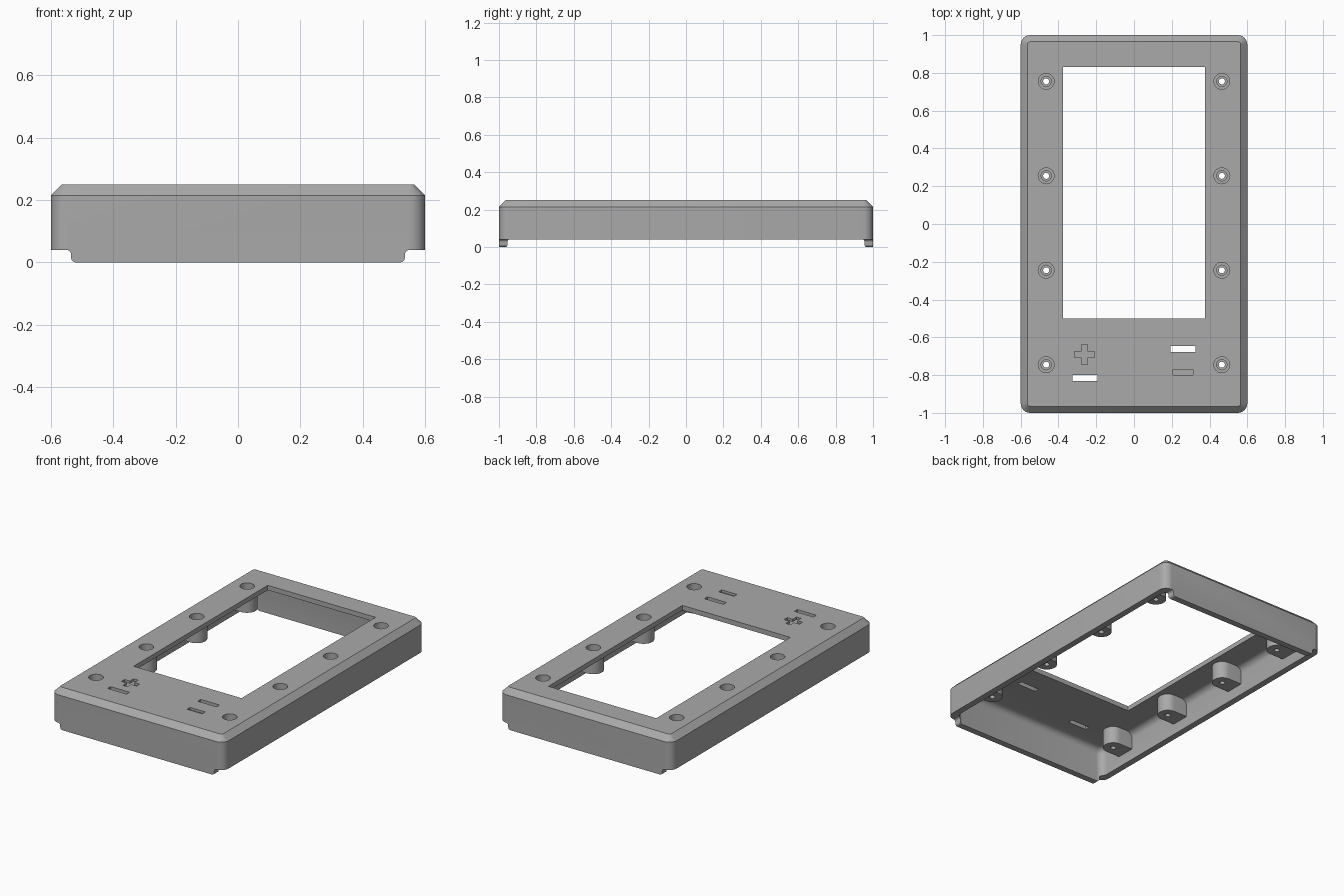
import bpy, bmesh
from math import sin, cos, pi

if "Cube" in bpy.data.objects:
    bpy.data.objects.remove(bpy.data.objects["Cube"], do_unlink=True)

grey = bpy.data.materials.new("plastic_grey")
grey.use_nodes = True
colour = (0.4, 0.4, 0.4, 1)
grey.diffuse_color = colour
grey.node_tree.nodes["Principled BSDF"].inputs["Base Color"].default_value = colour


def arc(cx, cy, r, start, end, steps):
    return [(cx + r * cos(start + (end - start) * i / steps),
             cy + r * sin(start + (end - start) * i / steps)) for i in range(steps + 1)]


def rounded(hx, hy, r):
    """Rounded rectangle outline centred on the origin."""
    pts = []
    for k, (sx, sy) in enumerate([(1, 1), (-1, 1), (-1, -1), (1, -1)]):
        pts += arc(sx * (hx - r), sy * (hy - r), r, k * pi / 2, (k + 1) * pi / 2, 6)
    return pts


def loft(name, loops):
    """Closed solid through loops of 3D points."""
    bm = bmesh.new()
    rings = [[bm.verts.new(p) for p in loop] for loop in loops]
    for a, b in zip(rings, rings[1:]):
        for i in range(len(a)):
            j = (i + 1) % len(a)
            bm.faces.new((a[i], a[j], b[j], b[i]))
    bm.faces.new(rings[0][::-1])
    bm.faces.new(rings[-1])
    bmesh.ops.recalc_face_normals(bm, faces=bm.faces)
    mesh = bpy.data.meshes.new(name)
    bm.to_mesh(mesh)
    bm.free()
    mesh.materials.append(grey)
    obj = bpy.data.objects.new(name, mesh)
    bpy.context.collection.objects.link(obj)
    return obj


def at_z(pts, z):
    return [(x, y, z) for x, y in pts]


def box(name, x0, x1, y0, y1, z0, z1):
    pts = [(x0, y0), (x1, y0), (x1, y1), (x0, y1)]
    return loft(name, [at_z(pts, z0), at_z(pts, z1)])


def combine(target, tool, operation="DIFFERENCE"):
    mod = target.modifiers.new("bool", "BOOLEAN")
    mod.object, mod.operation, mod.solver = tool, operation, "EXACT"
    bpy.ops.object.select_all(action="DESELECT")
    bpy.context.view_layer.objects.active = target
    target.select_set(True)
    bpy.ops.object.modifier_apply(modifier=mod.name)
    bpy.data.objects.remove(tool, do_unlink=True)


# Outer body with chamfered top rim
cover = loft("cover_frame", [
    at_z(rounded(0.6, 1, 0.05), 0),
    at_z(rounded(0.6, 1, 0.05), 0.215),
    at_z(rounded(0.565, 0.965, 0.015), 0.25)])

# Hollow underside with a rounded inner top edge
WALL, PLATE, FILLET = 0.04, 0.22, 0.04
loops = [at_z(rounded(0.6 - WALL, 1 - WALL, 0.045), -0.1)]
for i in range(6):
    a = i / 5 * pi / 2
    inset = WALL + FILLET * (1 - cos(a))
    loops.append(at_z(rounded(0.6 - inset, 1 - inset, 0.045 - FILLET * (1 - cos(a))),
                      PLATE - FILLET * (1 - sin(a))))
combine(cover, loft("cavity", loops))

# Side notches that leave a rounded tab at the front and back
for s in (1, -1):
    profile = [(0.7, 0.04)] + arc(0.55, 0.025, 0.015, pi / 2, pi, 5)
    profile += arc(0.52, 0.015, 0.015, 0, -pi / 2, 5) + [(0.52, -0.05), (0.7, -0.05)]
    combine(cover, loft("notch", [[(s * x, y, z) for x, z in profile] for y in (-1.1, 1.1)]))

# Screw bosses joined to the side walls, with stepped screw holes
SCREWS = [(s, y) for s in (1, -1) for y in (-0.745, -0.245, 0.255, 0.755)]
for s, y in SCREWS:
    outline = arc(0.465, y, 0.06, pi / 2, 3 * pi / 2, 14) + [(0.58, y - 0.06), (0.58, y + 0.06)]
    outline = [(s * x, v) for x, v in outline]
    combine(cover, loft("boss", [at_z(outline, 0.11), at_z(outline, 0.23)]), "UNION")
for s, y in SCREWS:
    steps = [(0.016, 0.05), (0.016, 0.175), (0.027, 0.175), (0.027, 0.19), (0.042, 0.19), (0.042, 0.3)]
    combine(cover, loft("screw_hole", [at_z(arc(s * 0.465, y, r, 0, 2 * pi, 24)[:-1], z)
                                       for r, z in steps]))

# Display opening and the two label slots
for x0, x1, y0, y1 in [(-0.375, 0.375, -0.5, 0.83),
                       (0.193, 0.325, -0.677, -0.647),
                       (-0.325, -0.193, -0.83, -0.80)]:
    combine(cover, box("opening", x0, x1, y0, y1, 0.15, 0.3))

# Engraved plus and minus marks
ENGRAVE = 0.235
combine(cover, box("minus", 0.206, 0.312, -0.80, -0.77, ENGRAVE, 0.3))
px, py, w, l = -0.262, -0.692, 0.016, 0.053
plus = [(w, w), (w, l), (-w, l), (-w, w), (-l, w), (-l, -w),
        (-w, -w), (-w, -l), (w, -l), (w, -w), (l, -w), (l, w)]
plus = [(px + x, py + y) for x, y in plus]
combine(cover, loft("plus", [at_z(plus, ENGRAVE), at_z(plus, 0.3)]))

# Smooth the curved walls, keep the edges crisp
cover.select_set(True)
bpy.context.view_layer.objects.active = cover
bpy.ops.object.shade_smooth_by_angle(angle=pi / 6)
